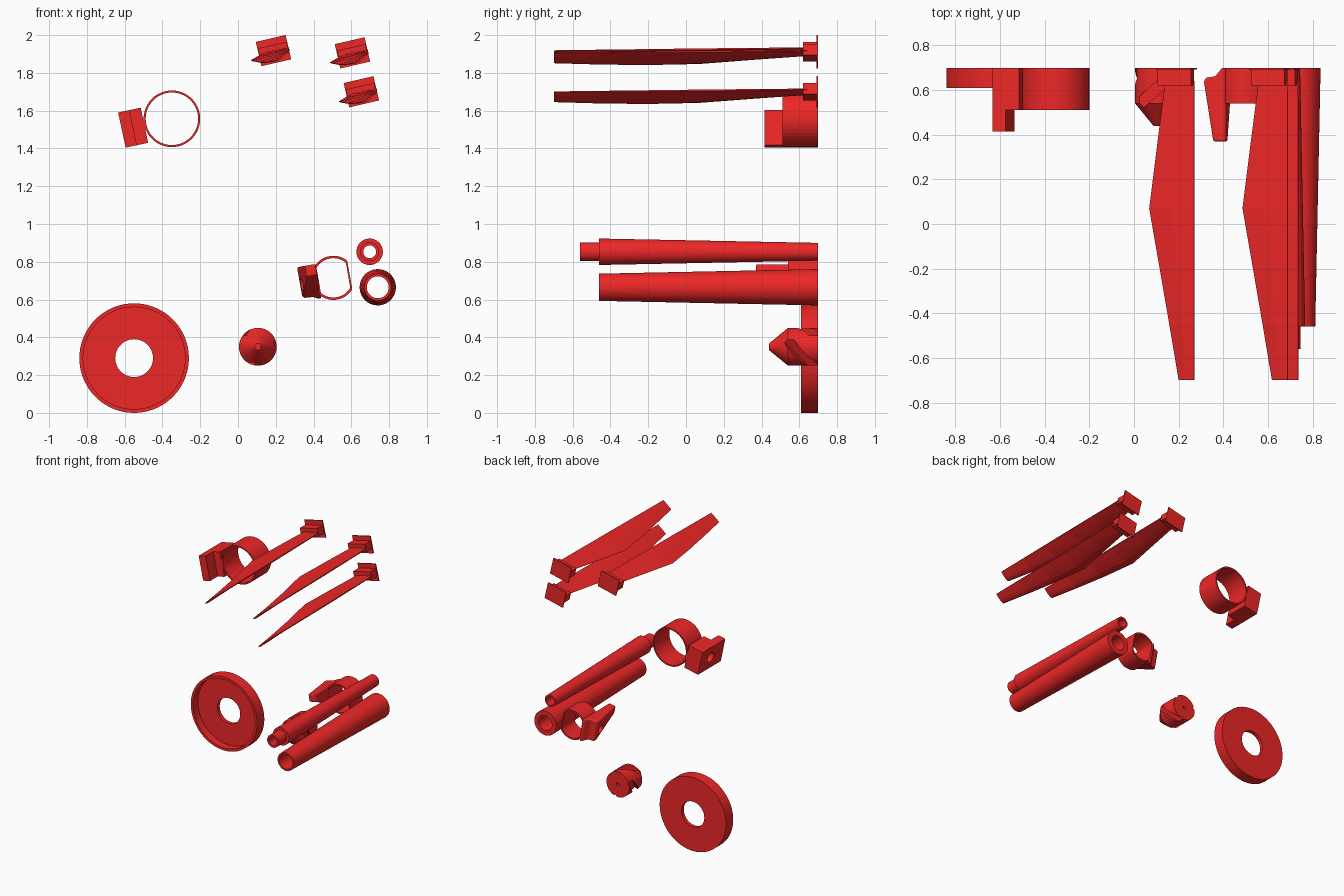
import bpy, bmesh, math
from mathutils import Matrix, Vector

if "Cube" in bpy.data.objects:
    bpy.data.objects.remove(bpy.data.objects["Cube"])

red = bpy.data.materials.new("red")
red.diffuse_color = (0.85, 0.02, 0.02, 1)
red.use_nodes = True
red.node_tree.nodes["Principled BSDF"].inputs["Base Color"].default_value = red.diffuse_color


def finish(name, bm, smooth=None):
    bmesh.ops.remove_doubles(bm, verts=bm.verts, dist=1e-5)
    bmesh.ops.recalc_face_normals(bm, faces=bm.faces)
    me = bpy.data.meshes.new(name)
    bm.to_mesh(me)
    bm.free()
    me.materials.append(red)
    ob = bpy.data.objects.new(name, me)
    bpy.context.collection.objects.link(ob)
    if smooth:
        bpy.ops.object.select_all(action='DESELECT')
        bpy.context.view_layer.objects.active = ob
        ob.select_set(True)
        bpy.ops.object.shade_smooth_by_angle(angle=math.radians(smooth))
    return ob


def tilted(u, w, centre, tilt):
    """Point of the xz plane, turned by tilt degrees around centre."""
    c, s = math.cos(math.radians(tilt)), math.sin(math.radians(tilt))
    return centre[0] + u * c - w * s, centre[1] + u * s + w * c


def lathe(name, profile, centre, n=64, smooth=None, tilt=0, flats=None):
    """Turn an (r, y) profile round a y axis; flats clips the sides per point."""
    bm = bmesh.new()
    rings = []
    for k, (r, y) in enumerate(profile):
        lim = flats[k] if flats else r
        ring = []
        for i in range(n):
            a = 2 * math.pi * i / n
            u = max(-lim, min(lim, r * math.cos(a)))
            x, z = tilted(u, r * math.sin(a), centre, tilt)
            ring.append(bm.verts.new((x, y, z)))
        rings.append(ring)
    m = len(rings)
    for k in range(m if profile[0][0] > 0 else m - 1):
        p, q = rings[k], rings[(k + 1) % m]
        for i in range(n):
            j = (i + 1) % n
            bm.faces.new((p[i], p[j], q[j], q[i]))
    bmesh.ops.dissolve_degenerate(bm, edges=bm.edges, dist=1e-6)
    return finish(name, bm, smooth)


def prism(name, profile, height, centre, tilt, taper=0.0):
    """Extrude a (u, y) outline along the tilted z; taper lifts the front underside."""
    bm = bmesh.new()
    y1 = max(p[1] for p in profile)
    y0 = min(p[1] for p in profile)
    loops = []
    for side in (-1, 1):
        loop = []
        for u, y in profile:
            w = side * height / 2
            if side < 0:
                w += taper * (y1 - y) / (y1 - y0)
            x, z = tilted(u, w, centre, tilt)
            loop.append(bm.verts.new((x, y, z)))
        bm.faces.new(loop)
        loops.append(loop)
    n = len(profile)
    for i in range(n):
        j = (i + 1) % n
        bm.faces.new((loops[0][i], loops[0][j], loops[1][j], loops[1][i]))
    return finish(name, bm)


def apply_mods(ob):
    dg = bpy.context.evaluated_depsgraph_get()
    me = bpy.data.meshes.new_from_object(ob.evaluated_get(dg))
    ob.modifiers.clear()
    ob.data = me


def cut(ob, bm):
    cutter = finish("cutter", bm)
    cutter.hide_render = True
    mod = ob.modifiers.new("cut", 'BOOLEAN')
    mod.operation, mod.solver, mod.object = 'DIFFERENCE', 'EXACT', cutter
    apply_mods(ob)
    bpy.data.objects.remove(cutter)


def side_hole(ob, centre, y, tilt, radius, depth_u):
    """Blind round hole from the outer (-x) side."""
    bm = bmesh.new()
    x, z = tilted(depth_u - 0.15, 0, centre, tilt)
    m = (Matrix.Translation((x, y, z)) @ Matrix.Rotation(-math.radians(tilt), 4, 'Y')
         @ Matrix.Rotation(math.pi / 2, 4, 'Y'))
    bmesh.ops.create_cone(bm, cap_ends=True, segments=32, radius1=radius,
                          radius2=radius, depth=0.3, matrix=m)
    cut(ob, bm)


# Dished base with a central hole
lathe("base_disc", [(0.10, 0.70), (0.29, 0.70), (0.29, 0.61), (0.27, 0.61),
                    (0.27, 0.67), (0.10, 0.67)], (-0.55, 0.29), 72, 20)

# Tapered tower tubes
lathe("lower_tower_tube", [(0.096, 0.70), (0.072, -0.46), (0.058, -0.46), (0.058, 0.70)],
      (0.74, 0.665), 64, 30)
lathe("upper_tower_tube", [(0.047, 0.70), (0.07, -0.46), (0.05, -0.46), (0.05, -0.56),
                           (0.034, -0.56), (0.034, 0.70)], (0.697, 0.853), 64, 30)

# Rotor hub: nose cone with three slanted blade slots and a shaft hole
hub_c = (0.105, 0.35)
hub = lathe("rotor_hub", [(0, 0.44), (0.018, 0.44), (0.10, 0.54), (0.10, 0.70),
                          (0.013, 0.70), (0.013, 0.62), (0, 0.62)], hub_c, 48)
for deg in (90, 210, 330):
    a, t = math.radians(deg), math.radians(42)
    radial = Vector((math.cos(a), 0, math.sin(a)))
    along = Vector((-math.sin(a), 0, math.cos(a))) * math.cos(t) + Vector((0, -math.sin(t), 0))
    m = Matrix((radial, along, radial.cross(along))).transposed().to_4x4()
    m.translation = Vector((hub_c[0], 0.61, hub_c[1])) + radial * 0.11
    bm = bmesh.new()
    bmesh.ops.create_cube(bm, size=1, matrix=m @ Matrix.Diagonal((0.1, 0.3, 0.05, 1)))
    cut(hub, bm)
bpy.context.view_layer.objects.active = hub
hub.select_set(True)
bpy.ops.object.shade_smooth_by_angle(angle=math.radians(20))

# Large collar with a stepped, drilled mounting block
lathe("large_collar", [(0.15, 0.70), (0.15, 0.51), (0.139, 0.51), (0.139, 0.70)],
      (-0.35, 1.557), 48)
block_c = (-0.555, 1.51)
block = prism("collar_block", [(-0.061, 0.415), (0, 0.415), (0, 0.51), (0.061, 0.51),
                               (0.061, 0.70), (-0.061, 0.70)], 0.19, block_c, 12)
side_hole(block, block_c, 0.57, 12, 0.04, 0.03)

# Small flat-sided collar with a rounded wedge-shaped tail
lathe("small_collar", [(0.117, 0.70), (0.117, 0.54), (0.104, 0.54), (0.104, 0.70)],
      (0.505, 0.715), 48, tilt=10, flats=[0.088, 0.088, 0.079, 0.079])
tail_c = (0.38, 0.688)
tail = prism("collar_tail", [(0.047, 0.37), (-0.01, 0.37), (-0.052, 0.635), (-0.046, 0.655),
                             (0.0, 0.662), (0.03, 0.70), (0.047, 0.70)],
             0.187, tail_c, 10, taper=0.13)
bev = tail.modifiers.new("round", 'BEVEL')
bev.width, bev.segments, bev.limit_method = 0.012, 3, 'ANGLE'
apply_mods(tail)
side_hole(tail, tail_c, 0.58, 10, 0.035, 0.02)

# Three twisted blades, each with a root block and a thin end plate
foil = [(0, 0), (0.5, 0.012), (1, 0.01), (1, -0.03), (0.75, -0.075),
        (0.5, -0.105), (0.3, -0.11), (0.12, -0.075), (0.03, -0.035)]
sections = [(0.64, 0.140, 1.908), (0.35, 0.103, 1.888), (0.07, 0.068, 1.867),
            (-0.20, 0.115, 1.857), (-0.45, 0.158, 1.858), (-0.70, 0.200, 1.864)]


def blade(name, dx, dz):
    bm = bmesh.new()
    loops = []
    for y, lx, lz in sections:
        tx, tz = 0.27, 1.919 + (y + 0.7) * 0.011
        cx, cz = tx - lx, tz - lz
        loops.append([bm.verts.new((lx + t * cx - h * cz + dx, y, lz + t * cz + h * cx + dz))
                      for t, h in foil])
    n = len(foil)
    for p, q in zip(loops, loops[1:]):
        for i in range(n):
            j = (i + 1) % n
            bm.faces.new((p[i], p[j], q[j], q[i]))
    bm.faces.new(loops[0])
    bm.faces.new(loops[-1])
    finish(name, bm)
    c = (0.188 + dx, 1.918 + dz)
    prism(name + "_root", [(-0.077, 0.62), (0.077, 0.62), (0.077, 0.70), (-0.077, 0.70)],
          0.06, c, 13)
    prism(name + "_end_plate", [(-0.081, 0.692), (0.081, 0.692), (0.081, 0.70), (-0.081, 0.70)],
          0.132, c, 13)


for i, (dx, dz) in enumerate([(0, 0), (0.418, -0.012), (0.465, -0.218)]):
    blade(f"blade_{i + 1}", dx, dz)
